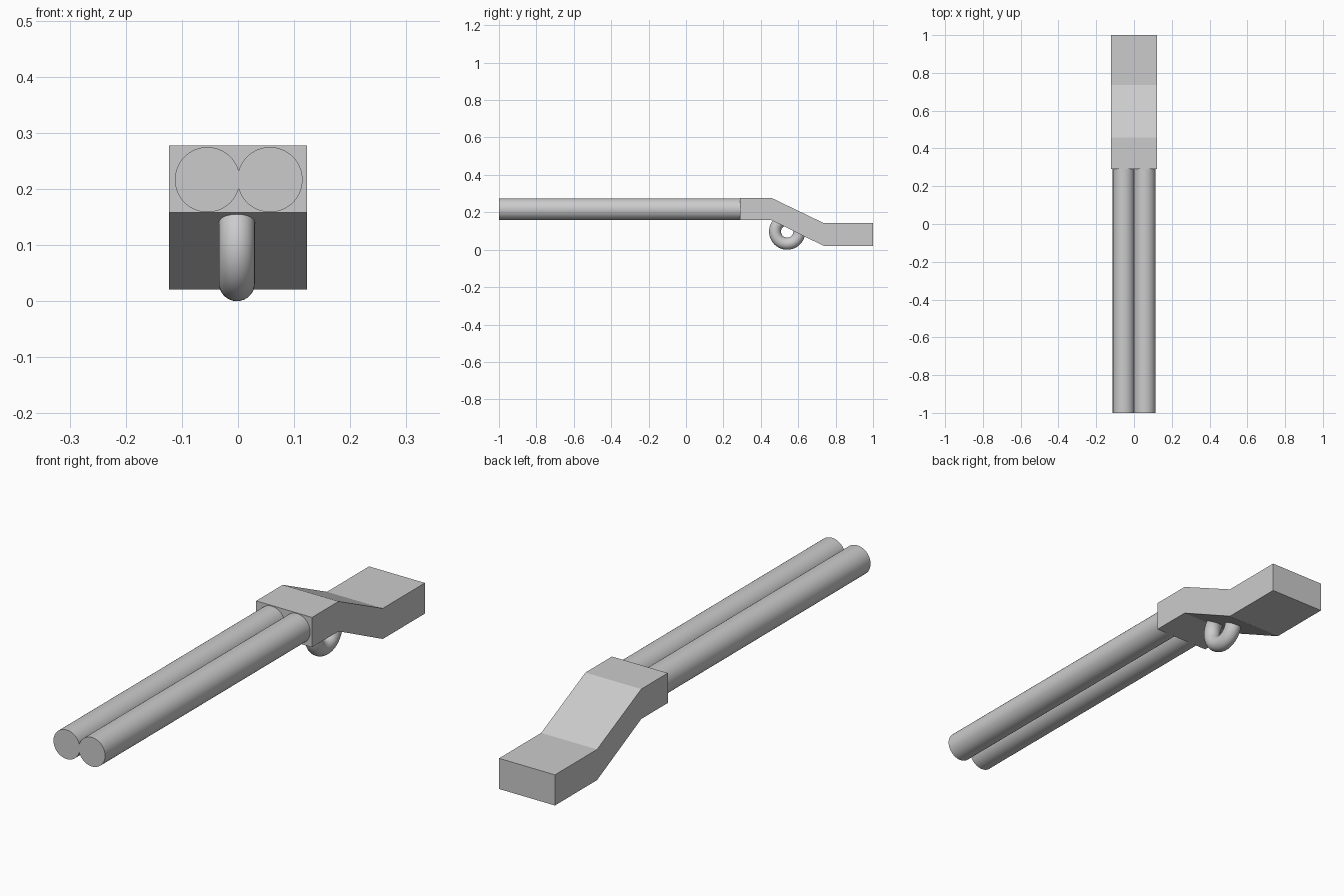
import bpy, bmesh, math

if "Cube" in bpy.data.objects:
    bpy.data.objects.remove(bpy.data.objects["Cube"])

def smooth(obj):
    bpy.ops.object.select_all(action='DESELECT')
    obj.select_set(True)
    bpy.context.view_layer.objects.active = obj
    bpy.ops.object.shade_smooth_by_angle(angle=math.radians(30))

# Stock: bent side profile (y, z) extruded across x
profile = [(0.29, 0.158), (0.457, 0.158), (0.735, 0.021), (1.0, 0.021),
           (1.0, 0.143), (0.735, 0.143), (0.457, 0.277), (0.29, 0.277)]
half_width = 0.123
bm = bmesh.new()
face = bm.faces.new([bm.verts.new((-half_width, y, z)) for y, z in profile])
side = bmesh.ops.extrude_face_region(bm, geom=[face])["geom"]
bmesh.ops.translate(bm, vec=(2 * half_width, 0, 0),
                    verts=[v for v in side if isinstance(v, bmesh.types.BMVert)])
bmesh.ops.recalc_face_normals(bm, faces=bm.faces)
mesh = bpy.data.meshes.new("stock")
bm.to_mesh(mesh)
bm.free()
stock = bpy.data.objects.new("stock", mesh)
bpy.context.collection.objects.link(stock)

# Twin barrels, slightly overlapping along the middle
front, back = -1.0, 0.295
for name, x in (("left_barrel", -0.0545), ("right_barrel", 0.057)):
    bpy.ops.mesh.primitive_cylinder_add(
        vertices=64, radius=0.058, depth=back - front,
        location=(x, (front + back) / 2, 0.2165), rotation=(math.pi / 2, 0, 0))
    bpy.context.object.name = name
    smooth(bpy.context.object)

# Trigger guard: ring sunk into the underside of the stock
bpy.ops.mesh.primitive_torus_add(
    major_radius=0.065, minor_radius=0.032, major_segments=64, minor_segments=32,
    location=(-0.002, 0.541, 0.097), rotation=(0, math.pi / 2, 0))
bpy.context.object.name = "trigger_guard"
smooth(bpy.context.object)
